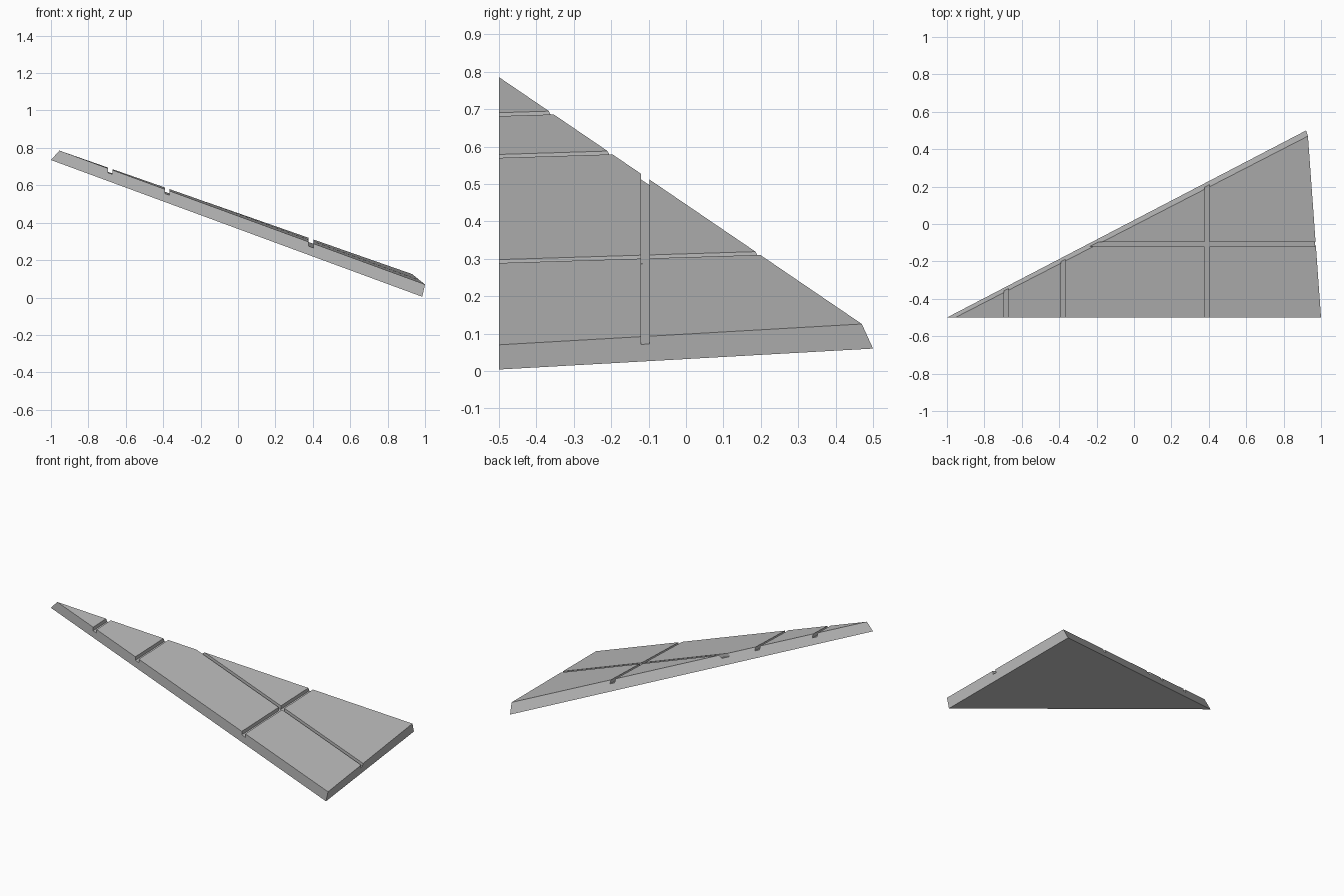
import bpy

cube = bpy.data.objects.get("Cube")
if cube:
    bpy.data.objects.remove(cube)

grey = bpy.data.materials.new("plain grey")
grey.use_nodes = True
colour = (0.5, 0.5, 0.5, 1)
grey.diffuse_color = colour
grey.node_tree.nodes["Principled BSDF"].inputs["Base Color"].default_value = colour


def top_z(x, y):
    """Height of the sloping upper face."""
    return 0.07 - 0.366 * (x - 1) + 0.031 * (y + 0.5)


def prism(name, lower, upper):
    """Solid between two matching outlines, both counter-clockwise from above."""
    n = len(lower)
    faces = [tuple(reversed(range(n))), tuple(range(n, 2 * n))]
    for i in range(n):
        j = (i + 1) % n
        faces.append((i, j, n + j, n + i))
    mesh = bpy.data.meshes.new(name)
    mesh.from_pydata(lower + upper, [], faces)
    mesh.materials.append(grey)
    obj = bpy.data.objects.new(name, mesh)
    bpy.context.collection.objects.link(obj)
    return obj


def groove_cutter(x0, x1, y0, y1, depth):
    """Box sheared to follow the slope, sunk into the upper face."""
    outline = [(x0, y0), (x1, y0), (x1, y1), (x0, y1)]
    return prism("groove_cutter",
                 [(x, y, top_z(x, y) - depth) for x, y in outline],
                 [(x, y, top_z(x, y) + 0.1) for x, y in outline])


# Sloping triangular panel with bevelled long and short edges
lower = [(-1, -0.5, 0.735), (0.985, -0.5, 0.004), (0.92, 0.5, 0.06)]
upper = [(x, y, top_z(x, y)) for x, y in [(-0.955, -0.5), (1, -0.5), (0.93, 0.47)]]
panel = prism("wing_panel", lower, upper)

# Panel-line grooves: three across, one along
cutters = [groove_cutter(x - 0.0125, x + 0.0125, -0.7, 0.7, 0.023)
           for x in (-0.683, -0.378, 0.39)]
cutters.append(groove_cutter(-1.2, 1.2, -0.12, -0.097, 0.0225))

for cutter in cutters:
    cutter.hide_render = True
    cut = panel.modifiers.new("groove", 'BOOLEAN')
    cut.operation = 'DIFFERENCE'
    cut.solver = 'EXACT'
    cut.object = cutter

# Apply the cuts and remove the helpers
bpy.context.view_layer.update()
graph = bpy.context.evaluated_depsgraph_get()
panel_mesh = bpy.data.meshes.new_from_object(panel.evaluated_get(graph))
panel.modifiers.clear()
panel.data = panel_mesh
panel_mesh.materials.clear()
panel_mesh.materials.append(grey)
for face in panel_mesh.polygons:
    face.material_index = 0
for cutter in cutters:
    bpy.data.objects.remove(cutter)
